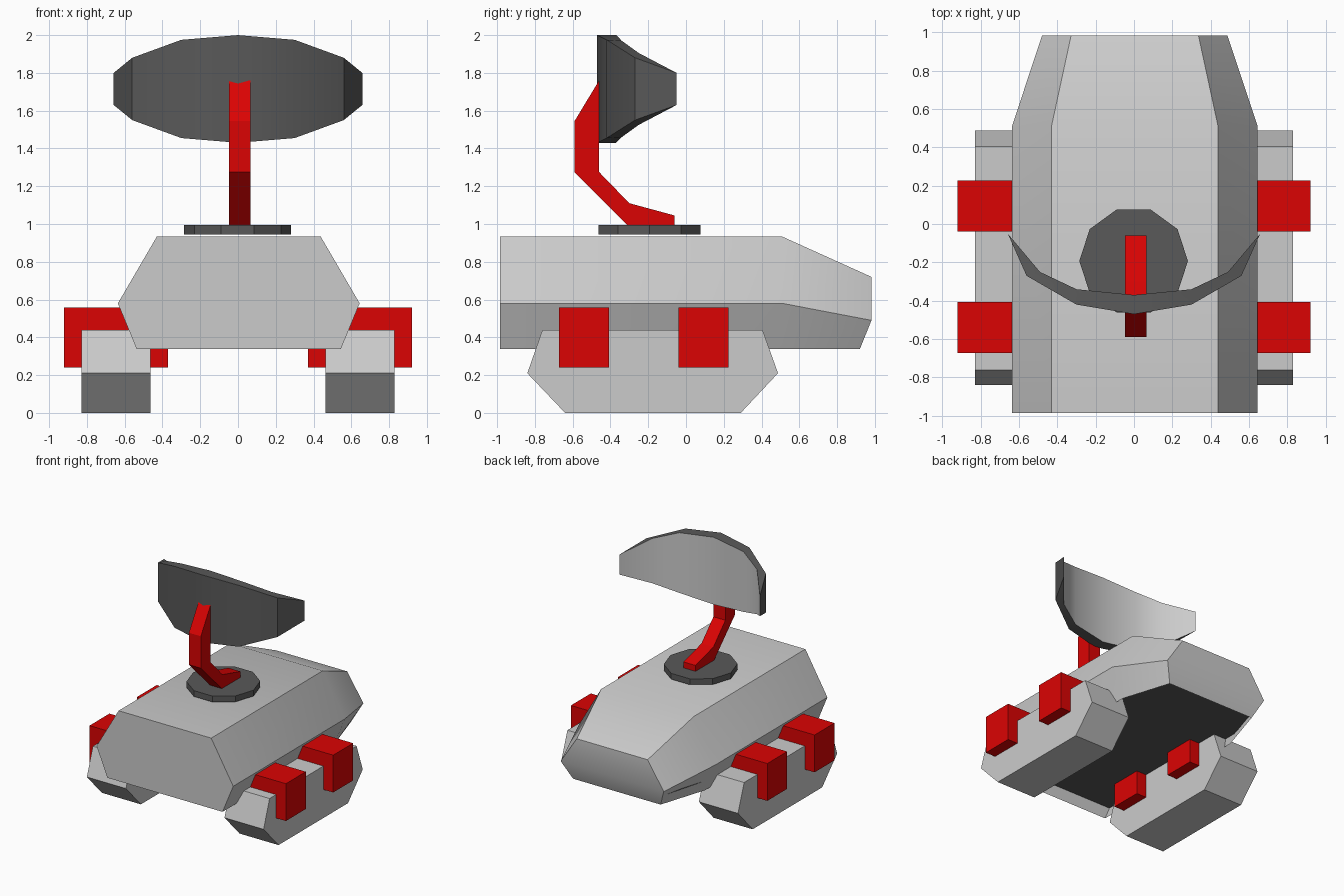
import bpy
import bmesh
import math

cube = bpy.data.objects.get("Cube")
if cube:
    bpy.data.objects.remove(cube, do_unlink=True)


def material(name, rgb):
    mat = bpy.data.materials.new(name)
    mat.use_nodes = True
    mat.diffuse_color = (*rgb, 1)
    mat.node_tree.nodes["Principled BSDF"].inputs["Base Color"].default_value = (*rgb, 1)
    return mat


LIGHT = material("light_grey", (0.60, 0.60, 0.60))
DARK = material("dark_grey", (0.10, 0.10, 0.10))
RED = material("red", (0.71, 0.001, 0.001))


def finish(name, bm, *mats):
    bmesh.ops.recalc_face_normals(bm, faces=bm.faces)
    mesh = bpy.data.meshes.new(name)
    bm.to_mesh(mesh)
    bm.free()
    for mat in mats:
        mesh.materials.append(mat)
    obj = bpy.data.objects.new(name, mesh)
    bpy.context.collection.objects.link(obj)
    return obj


def smooth(obj):
    bpy.ops.object.select_all(action="DESELECT")
    obj.select_set(True)
    bpy.context.view_layer.objects.active = obj
    bpy.ops.object.shade_smooth_by_angle(angle=math.radians(30))


def loft(bm, sections):
    """Bridge closed rings of equal length, cap the first, return the last."""
    rings = [[bm.verts.new(p) for p in s] for s in sections]
    n = len(rings[0])
    for a, b in zip(rings, rings[1:]):
        for i in range(n):
            j = (i + 1) % n
            bm.faces.new((a[i], a[j], b[j], b[i]))
    bm.faces.new(rings[0])
    return rings[-1]


def slab(name, profile, x0, x1, mat):
    """Side profile of (y, z) points extruded from x0 to x1."""
    bm = bmesh.new()
    end = loft(bm, [[(x, y, z) for y, z in profile] for x in (x0, x1)])
    bm.faces.new(end)
    return finish(name, bm, mat)


def mirrored(half, cx=0.004):
    return ([(cx + x, y, z) for x, y, z in half]
            + [(cx - x, y, z) for x, y, z in reversed(half)])


# Hull: six-sided shell, tapering at the rear, open underneath
bm = bmesh.new()
main = [mirrored([(0.54, y, 0.337), (0.64, y, 0.58), (0.434, y, 0.933)])
        for y in (-0.984, 0.51)]
tail = mirrored([(0.41, 0.92, 0.337), (0.483, 0.982, 0.49), (0.332, 0.982, 0.72)])
end = loft(bm, main + [tail])
bm.faces.new((end[0], end[1], end[4], end[5]))
bm.faces.new((end[1], end[2], end[3], end[4]))
bmesh.ops.recalc_face_normals(bm, faces=bm.faces)
floor = [f for f in bm.faces if f.normal.z < -0.95]
bmesh.ops.delete(bm, geom=floor, context="FACES")
smooth(finish("hull", bm, LIGHT))

# Recessed dark panel closing the hull from below
bm = bmesh.new()
outline = mirrored([(0.58, -0.98, 0.44), (0.58, 0.51, 0.44), (0.46, 0.955, 0.44)])
bm.faces.new([bm.verts.new(p) for p in reversed(outline)])
bmesh.ops.solidify(bm, geom=bm.faces[:], thickness=0.02)
finish("underside_panel", bm, DARK)

# Tracks and the brackets that clamp them
TRACK = [(-0.64, 0), (0.29, 0), (0.487, 0.21), (0.405, 0.44), (-0.76, 0.44), (-0.84, 0.21)]
for side, s in (("left", 1), ("right", -1)):
    slab(side + "_track", TRACK, s * 0.462, s * 0.828, LIGHT)
    for place, y in (("front", -0.54), ("rear", 0.093)):
        box = [(y - 0.133, 0.241), (y + 0.133, 0.241), (y + 0.133, 0.557), (y - 0.133, 0.557)]
        slab(f"{side}_{place}_bracket", box, s * 0.37, s * 0.92, RED)

# Turntable
bm = bmesh.new()
rings = [[(0.283 * math.cos(k * math.tau / 10) - 0.002,
           0.283 * math.sin(k * math.tau / 10) - 0.193, z) for k in range(10)]
         for z in (0.945, 0.995)]
bm.faces.new(loft(bm, rings))
finish("turntable", bm, DARK)

# Cranked arm
ARM = [(-0.06, 0.995), (-0.06, 1.045), (-0.30, 1.11), (-0.46, 1.275),
       (-0.46, 1.76), (-0.59, 1.545), (-0.59, 1.275), (-0.31, 0.995)]
slab("dish_arm", ARM, -0.047, 0.065, RED)

# Dish: columns of (x, y, half height), curved outer shell and light inner face
MID = 1.715


def columns(bm, half):
    full = [(-x, y, h) for x, y, h in reversed(half[1:])] + half
    return [[bm.verts.new((x, y, MID + sgn * h)) for sgn in (-1, 1)] for x, y, h in full]


bm = bmesh.new()
outer = columns(bm, [(0, -0.47, 0.285), (0.30, -0.42, 0.26),
                     (0.56, -0.27, 0.165), (0.658, -0.05, 0.085)])
inner = columns(bm, [(0, -0.37, 0.285), (0.30, -0.34, 0.255), (0.49, -0.25, 0.19)])
inner = [outer[0]] + inner + [outer[-1]]
for a, b in zip(outer, outer[1:]):
    bm.faces.new((a[0], b[0], b[1], a[1]))
for a, b in zip(inner, inner[1:]):
    bm.faces.new((a[0], a[1], b[1], b[0])).material_index = 1
for k in (0, 1):
    for i in range(len(outer) - 1):
        rim = [outer[i][k], outer[i + 1][k], inner[i + 1][k], inner[i][k]]
        bm.faces.new(list(dict.fromkeys(rim)))
smooth(finish("dish", bm, DARK, LIGHT))
